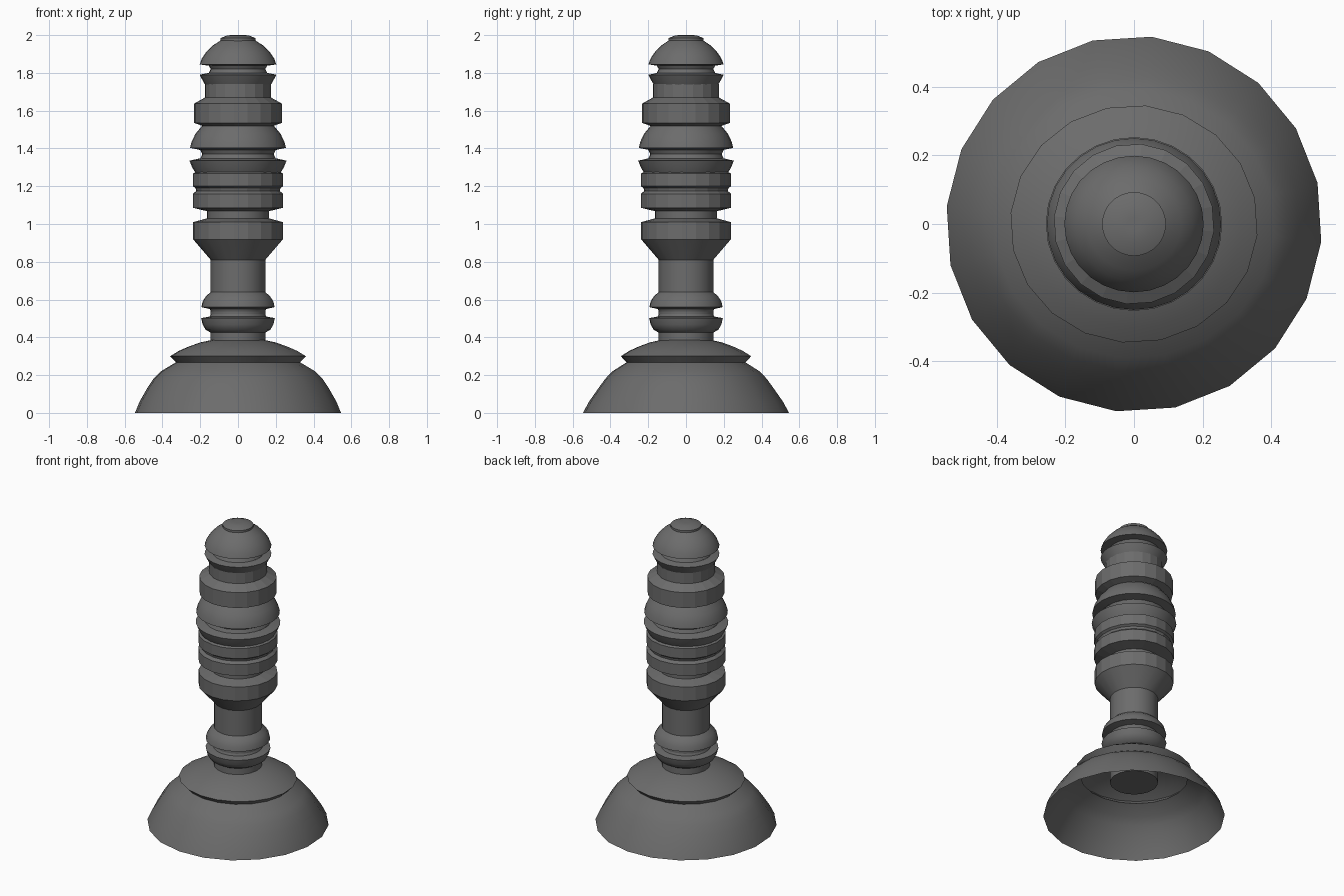
import bpy, bmesh
from math import cos, sin, pi, radians

if "Cube" in bpy.data.objects:
    bpy.data.objects.remove(bpy.data.objects["Cube"])

TWIST = radians(12.6)

# One dark grey finish for every part
dark = bpy.data.materials.new("dark_grey")
dark.diffuse_color = (.15, .15, .15, 1)
dark.use_nodes = True
dark.node_tree.nodes["Principled BSDF"].inputs["Base Color"].default_value = dark.diffuse_color


def lathe(name, profile, smooth=False, depth=1.0, sides=20, cap_bottom=False, cap_top=False):
    """Spin (radius, z[, depth scale]) points around z; depth squashes along y."""
    bm = bmesh.new()
    rings = []
    for p in profile:
        r, z = p[0], p[1]
        d = p[2] if len(p) > 2 else depth
        rings.append([bm.verts.new((r * cos(TWIST + 2 * pi * i / sides),
                                    d * r * sin(TWIST + 2 * pi * i / sides), z))
                      for i in range(sides)])
    for a, b in zip(rings, rings[1:]):
        for i in range(sides):
            j = (i + 1) % sides
            bm.faces.new((a[i], a[j], b[j], b[i]))
    if cap_bottom:
        bm.faces.new(rings[0][::-1])
    if cap_top:
        bm.faces.new(rings[-1])
    mesh = bpy.data.meshes.new(name)
    bm.to_mesh(mesh)
    bm.free()
    mesh.materials.append(dark)
    ob = bpy.data.objects.new(name, mesh)
    bpy.context.collection.objects.link(ob)
    if smooth:
        bpy.ops.object.select_all(action='DESELECT')
        ob.select_set(True)
        bpy.context.view_layer.objects.active = ob
        bpy.ops.object.shade_smooth_by_angle(angle=radians(32))
    return ob


# Hollow bell-shaped foot and its overhanging lid
lathe("base_dome", [(.548, 0, 1), (.523, .06, .985), (.483, .13, .965), (.45, .18, .955),
                    (.41, .22, .955), (.33, .268, .955)], True)
lathe("base_lid", [(.33, .268), (.361, .30), (.315, .328), (.26, .352),
                   (.20, .373), (.145, .385)], True, .96)

# Plain stem, closed underneath inside the foot
lathe("stem", [(.145, .23), (.145, .82)], True, cap_bottom=True)

# Lower collar: bowl, neck, dome
lathe("collar_bowl", [(.145, .425), (.172, .44), (.188, .468), (.196, .502), (.15, .51)], True)
lathe("collar_neck", [(.15, .51), (.142, .53), (.15, .55)], True)
lathe("collar_dome", [(.15, .55), (.195, .56), (.188, .59), (.17, .618), (.145, .64)], True)

# Grip: flared drum, groove and two bands
lathe("flare", [(.145, .81), (.238, .918)], True)
lathe("flared_drum", [(.238, .918), (.238, 1.01), (.165, 1.03)])
lathe("drum_groove", [(.165, 1.03), (.165, 1.068)], True)
lathe("lower_band", [(.165, 1.068), (.24, 1.086), (.24, 1.16), (.222, 1.175), (.226, 1.19)])
lathe("upper_band", [(.226, 1.19), (.24, 1.20), (.24, 1.267), (.225, 1.275)])

# Middle bulge: bowl, neck, dome
lathe("middle_bowl", [(.225, 1.27), (.243, 1.30), (.257, 1.335), (.20, 1.348)], True, .985, 28)
lathe("middle_neck", [(.20, 1.348), (.19, 1.37), (.20, 1.392)], True)
lathe("middle_dome", [(.20, 1.392), (.254, 1.403), (.246, 1.435), (.225, 1.478),
                      (.19, 1.52)], True, .985, 28)

# Upper drum and slim neck
lathe("upper_drum", [(.19, 1.52), (.234, 1.535), (.234, 1.637), (.175, 1.67)])
lathe("upper_neck", [(.175, 1.67), (.175, 1.74)])

# Head: bowl, neck, dome, button
lathe("head_bowl", [(.165, 1.725), (.182, 1.75), (.203, 1.79), (.155, 1.80)], True, .98, 28)
lathe("head_neck", [(.155, 1.80), (.145, 1.82), (.155, 1.838)], True)
lathe("head_dome", [(.155, 1.838), (.203, 1.845), (.192, 1.875), (.17, 1.908),
                    (.138, 1.942), (.092, 1.972)], True, .98, 28)
lathe("head_button", [(.093, 1.96), (.093, 1.984), (.055, 1.999), (.02, 2.0)], True,
      sides=28, cap_top=True)
